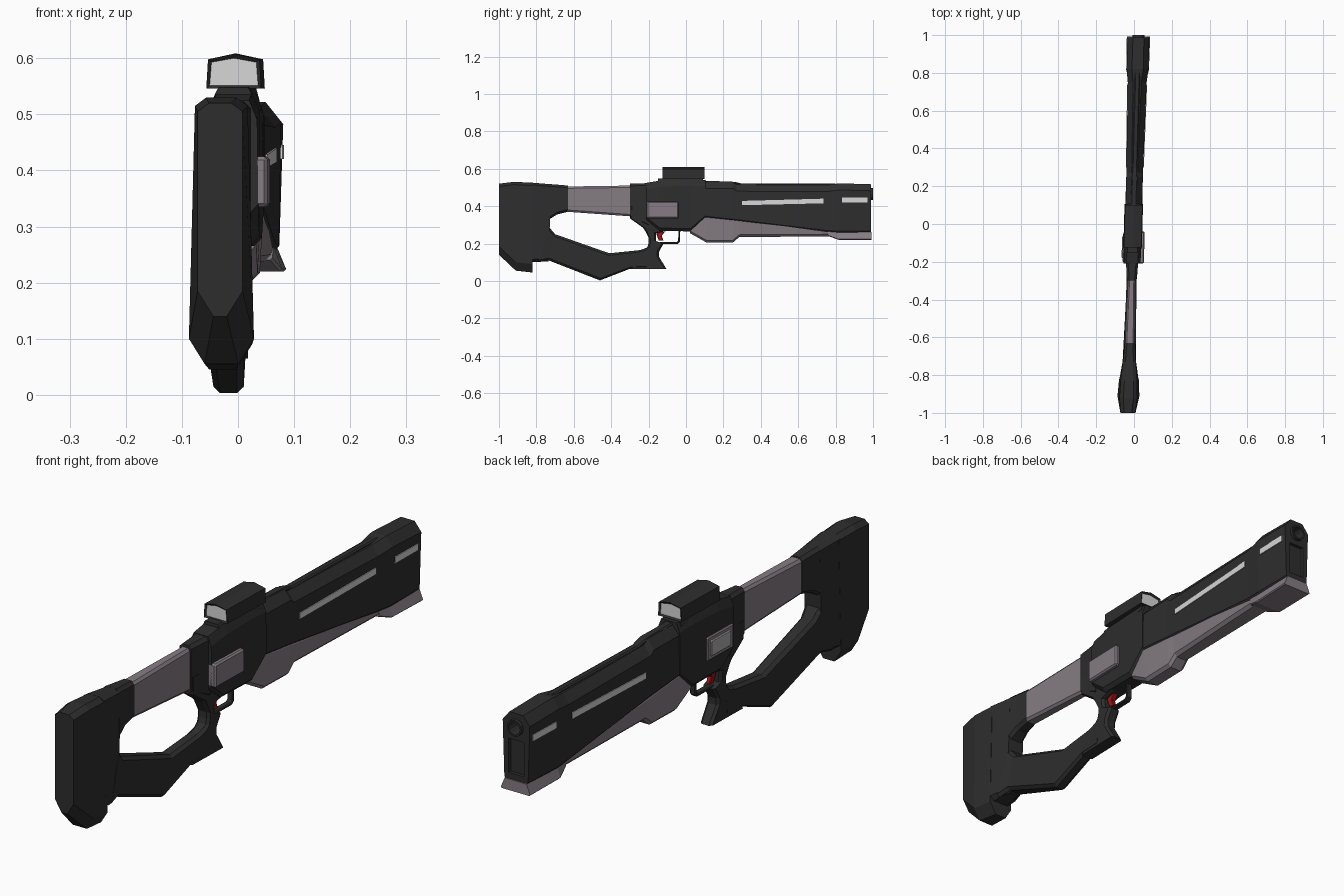
import bpy, bmesh, math
from mathutils import Matrix, Vector


def material(name, rgb):
    m = bpy.data.materials.new(name)
    m.diffuse_color = (*rgb, 1)
    return m


DARK = material("charcoal", (0.027, 0.027, 0.027))
GREY = material("warm_grey", (0.235, 0.202, 0.225))
LIGHT = material("light_grey", (0.42, 0.42, 0.42))
PALE = material("pale_white", (0.68, 0.68, 0.68))
RED = material("red", (0.35, 0.008, 0.01))
BLACK = material("black", (0.008, 0.008, 0.008))


def finish(name, bm, mat):
    """Lean the part onto the slightly turned centre line and make an object."""
    bmesh.ops.recalc_face_normals(bm, faces=bm.faces)
    for v in bm.verts:
        v.co.x += 0.028 * v.co.y - 0.004
    me = bpy.data.meshes.new(name)
    bm.to_mesh(me)
    bm.free()
    me.materials.append(mat)
    ob = bpy.data.objects.new(name, me)
    bpy.context.collection.objects.link(ob)
    return ob


def loft(name, mat, stations, top=(0.012, 0.012), low=(0.012, 0.012)):
    """Skin chamfered sections; each station is (ya, za, yb, zb, half a, half b)."""
    bm = bmesh.new()
    rings = []
    for ya, za, yb, zb, wa, wb in stations:
        a, b = Vector((0, ya, za)), Vector((0, yb, zb))
        d = (b - a).normalized()
        ta, tb = a + d * top[1], b - d * low[1]
        half = [(wa - top[0], a), (wa, ta), (wb, tb), (wb - low[0], b)]
        pts = [Vector((w, 0, 0)) + p for w, p in half]
        pts += [Vector((-w, 0, 0)) + p for w, p in reversed(half)]
        rings.append([bm.verts.new(p) for p in pts])
    for r, s in zip(rings, rings[1:]):
        for i in range(8):
            j = (i + 1) % 8
            bm.faces.new((r[i], r[j], s[j], s[i]))
    bm.faces.new(rings[0])
    bm.faces.new(rings[-1])
    return finish(name, bm, mat)


def box(name, mat, x, y, z, bevel=0.0):
    bm = bmesh.new()
    bmesh.ops.create_cube(bm, size=1)
    for v in bm.verts:
        for i, (lo, hi) in enumerate((x, y, z)):
            v.co[i] = lo if v.co[i] < 0 else hi
    if bevel:
        bmesh.ops.bevel(bm, geom=bm.edges[:], offset=bevel, segments=1, affect='EDGES')
    return finish(name, bm, mat)


def strip(name, mat, ends, out=0.003):
    """Thin plate on both flanks; ends are (y, z low, z high, body half width)."""
    for side, s in (("right", 1), ("left", -1)):
        bm = bmesh.new()
        rings = [[bm.verts.new((s * (w + dx), y, z)) for dx, z in
                  ((-0.004, lo), (out, lo), (out, hi), (-0.004, hi))] for y, lo, hi, w in ends]
        for i in range(4):
            j = (i + 1) % 4
            bm.faces.new((rings[0][i], rings[0][j], rings[1][j], rings[1][i]))
        for r in rings:
            bm.faces.new(r)
        finish(f"{name}_{side}", bm, mat)


def cylinder(name, mat, r, y0, y1, z, sides=12):
    bm = bmesh.new()
    bmesh.ops.create_cone(bm, cap_ends=True, segments=sides, radius1=r, radius2=r, depth=y1 - y0,
                          matrix=Matrix.Translation((0, (y0 + y1) / 2, z)) @ Matrix.Rotation(math.pi / 2, 4, 'X'))
    return finish(name, bm, mat)


def cut(ob, cutter):
    m = ob.modifiers.new("cut", 'BOOLEAN')
    m.operation = 'DIFFERENCE'
    m.solver = 'EXACT'
    m.object = cutter
    cutter.hide_render = True
    cutter.hide_viewport = True


# Shoulder stock
loft("stock_butt", DARK, [
    (-1.0, .52, -1.0, .14, .040, .040),
    (-.92, .53, -.91, .055, .047, .058),
    (-.82, .525, -.82, .045, .043, .052)], (.02, .015), (.028, .045))
loft("stock_body", DARK, [
    (-.83, .526, -.83, .10, .043, .052),
    (-.72, .517, -.735, .105, .034, .036)], (.018, .012), (.018, .015))
loft("stock_neck", DARK, [
    (-.73, .518, -.73, .33, .034, .036),
    (-.69, .515, -.69, .355, .031, .031),
    (-.63, .51, -.63, .37, .027, .027)])
loft("stock_bar", GREY, [
    (-.64, .505, -.64, .37, .025, .025),
    (-.29, .510, -.29, .345, .019, .019)], (.008, .01), (.008, .01))

# Lower arm and pistol grip
loft("lower_arm", DARK, [
    (-.73, .285, -.79, .10, .036, .045),
    (-.70, .250, -.735, .11, .032, .036),
    (-.41, .148, -.46, .003, .028, .027),
    (-.245, .165, -.30, .065, .026, .026),
    (-.19, .185, -.20, .065, .026, .026)])
loft("grip", DARK, [
    (-.105, .065, -.30, .065, .025, .025),
    (-.145, .13, -.25, .14, .026, .026),
    (-.145, .155, -.205, .185, .026, .026),
    (-.12, .20, -.20, .205, .026, .026),
    (-.16, .212, -.20, .23, .026, .026),
    (-.16, .255, -.22, .27, .028, .028),
    (-.10, .268, -.23, .285, .03, .03),
    (-.06, .29, -.30, .335, .032, .028),
    (-.06, .40, -.30, .40, .032, .028)], (.01, .01), (.01, .01))

# Trigger and guard
loft("trigger_guard", DARK, [
    (-.14, .208, -.14, .197, .012, .012),
    (-.05, .208, -.045, .197, .012, .012),
    (-.042, .215, -.033, .208, .012, .012),
    (-.040, .28, -.030, .28, .012, .012)], (.003, .003), (.003, .003))
loft("trigger", RED, [
    (-.115, .262, -.16, .262, .010, .010),
    (-.130, .240, -.155, .240, .010, .010),
    (-.120, .215, -.145, .215, .008, .008)], (.003, .003), (.003, .003))

# Receiver
loft("receiver_rear", DARK, [
    (-.30, .52, -.30, .337, .025, .025),
    (-.20, .523, -.20, .29, .033, .033)])
loft("receiver", DARK, [
    (-.21, .525, -.21, .325, .044, .046),
    (-.12, .540, -.14, .268, .046, .046),
    (.02, .545, .025, .265, .046, .046),
    (.105, .540, .105, .335, .046, .048)], (.014, .035), (.014, .015))
box("side_plate", GREY, (.02, .062), (-.21, -.04), (.335, .425), .006)
box("port_frame", GREY, (-.052, -.03), (-.20, -.05), (.34, .43), .004)
box("port_cover", LIGHT, (-.057, -.048), (-.18, -.065), (.355, .415), .003)

# Fore body with its muzzle bore and front slot
fore = loft("fore_body", DARK, [
    (.09, .53, .09, .34, .043, .045),
    (.25, .53, .25, .322, .044, .044),
    (.27, .515, .27, .32, .044, .044),
    (.75, .512, .75, .262, .050, .050),
    (.82, .522, .82, .258, .058, .054),
    (.988, .517, .988, .258, .057, .050)], (.028, .035), (.006, .008))
cut(fore, cylinder("bore_cutter", BLACK, .024, .90, 1.1, .465))
cut(fore, box("slot_cutter", BLACK, (-.032, .032), (.975, 1.1), (.285, .415)))
ring = cylinder("muzzle_ring", DARK, .031, .97, 1.0, .465)
cut(ring, bpy.data.objects["bore_cutter"])
cylinder("bore_end", BLACK, .0245, .90, .905, .465)
loft("top_rail", DARK, [
    (.10, .536, .10, .50, .016, .016),
    (.26, .530, .26, .50, .016, .016),
    (.30, .520, .30, .49, .014, .014),
    (.80, .520, .80, .49, .014, .014)], (.005, .005), (.001, .001))

# Pale flank strips
strip("long_strip", PALE, [(.30, .405, .428, .0447), (.735, .415, .440, .0498)])
strip("short_strip", PALE, [(.835, .420, .445, .0572), (.970, .420, .445, .0555)])

# Grey under-guard with flared front foot
loft("under_guard", GREY, [
    (.022, .36, .022, .255, .040, .036),
    (.11, .345, .11, .205, .042, .036),
    (.25, .33, .25, .205, .042, .036),
    (.285, .325, .285, .235, .042, .034),
    (.78, .275, .78, .238, .046, .042)], (.004, .008), (.012, .012))
loft("guard_foot", GREY, [
    (.76, .270, .76, .240, .046, .044),
    (.815, .265, .815, .220, .048, .060),
    (.992, .262, .992, .220, .048, .062)], (.002, .004), (.004, .004))

# Sight on its mount, with a lens at both ends
loft("sight_mount", DARK, [
    (-.15, .548, -.15, .52, .030, .036),
    (.09, .552, .09, .52, .034, .040)], (.004, .006), (.002, .004))


def sight_section(bm, y, k, drop):
    pts = ((-.049, .546), (.049, .546), (.046, .598), (0, .608), (-.046, .598))
    return [bm.verts.new((px * k, y, .546 + drop + (pz - .546) * (k if drop else 1))) for px, pz in pts]


bm = bmesh.new()
outer = [(-.125, 1, 0), (.10, 1, 0)]
rims = [sight_section(bm, *o) for o in outer]
for i in range(5):
    j = (i + 1) % 5
    bm.faces.new((rims[0][i], rims[0][j], rims[1][j], rims[1][i]))
caps = [bm.faces.new(r) for r in rims]
bmesh.ops.recalc_face_normals(bm, faces=bm.faces)
bmesh.ops.inset_individual(bm, faces=caps, thickness=.008, depth=-.006)
for f in caps:
    f.material_index = 1
sight = finish("sight", bm, DARK)
sight.data.materials.append(PALE)
